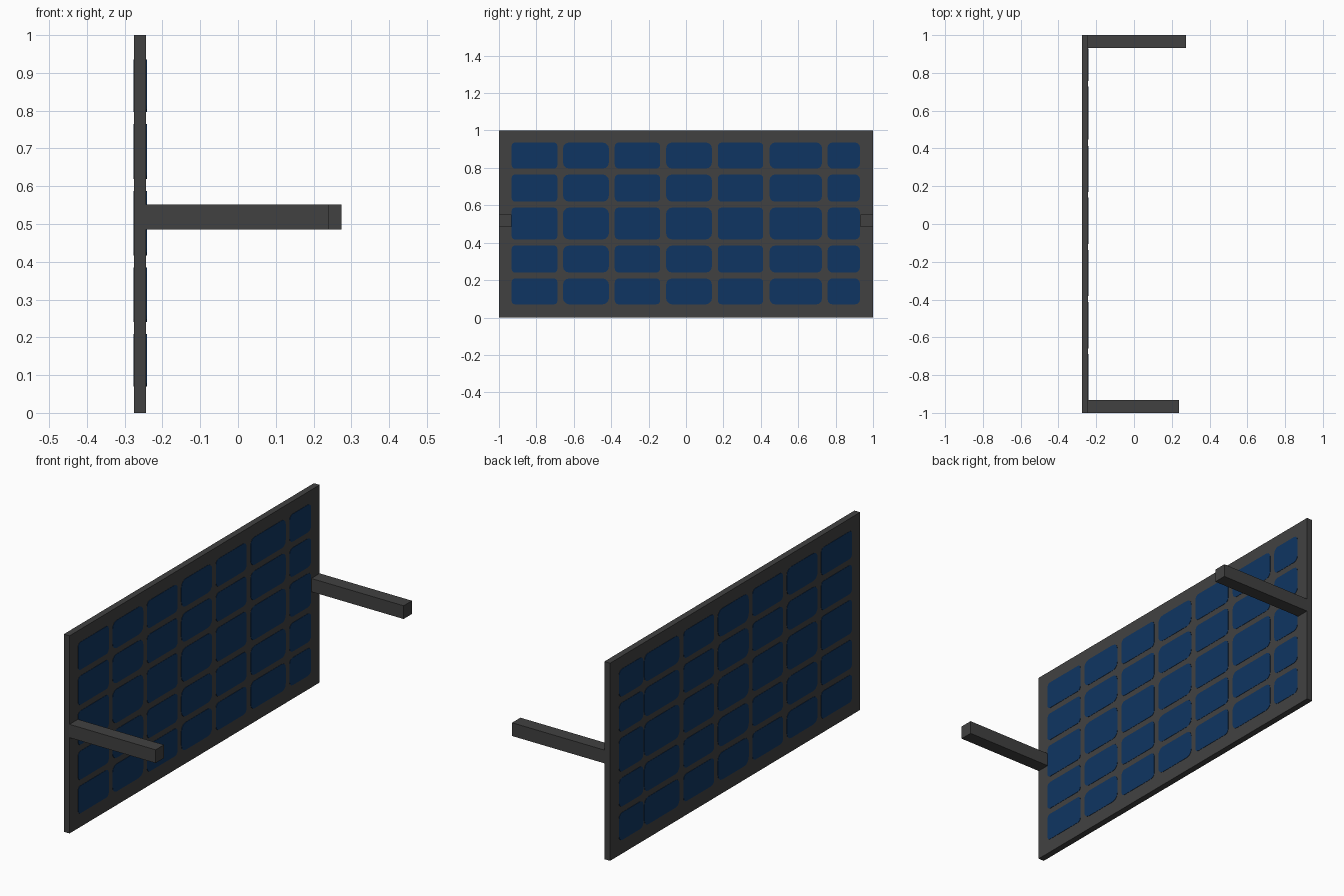
import bpy, bmesh, math

if "Cube" in bpy.data.objects:
    bpy.data.objects.remove(bpy.data.objects["Cube"])

def material(name, rgb):
    m = bpy.data.materials.new(name)
    m.diffuse_color = (*rgb, 1)
    m.use_nodes = True
    m.node_tree.nodes["Principled BSDF"].inputs["Base Color"].default_value = m.diffuse_color
    return m

GREY = material("dark_grey_frame", (0.053, 0.053, 0.053))
BLUE = material("deep_blue_cell", (0.0048, 0.036, 0.122))

def finish(name, bm, mat):
    bmesh.ops.recalc_face_normals(bm, faces=bm.faces)
    me = bpy.data.meshes.new(name)
    bm.to_mesh(me)
    bm.free()
    me.materials.append(mat)
    ob = bpy.data.objects.new(name, me)
    bpy.context.collection.objects.link(ob)
    return ob

def box(name, lo, hi, mat):
    bm = bmesh.new()
    bmesh.ops.create_cube(bm, size=1)
    for v in bm.verts:
        v.co = [(a + b) / 2 + c * (b - a) for a, b, c in zip(lo, hi, v.co)]
    return finish(name, bm, mat)

X0, X1 = -0.275, -0.243

# flat panel and its two supporting arms (the far one is slightly longer)
box("panel", (X0, -1, 0), (X1, 1, 1), GREY)
box("front_arm", (X1, -1, 0.485), (0.239, -0.933, 0.552), GREY)
box("back_arm", (X1, 0.933, 0.485), (0.274, 1, 0.552), GREY)

# rounded cells: (y start, y end, corner radius) and (z start, z end)
COLS = [(-0.932, -0.688, 0.018), (-0.658, -0.412, 0.034), (-0.381, -0.138, 0.022),
        (-0.107, 0.139, 0.034), (0.170, 0.413, 0.022), (0.447, 0.727, 0.03),
        (0.757, 0.93, 0.026)]
ROWS = [(0.07, 0.209), (0.24, 0.385), (0.417, 0.588), (0.619, 0.765), (0.796, 0.936)]

def add_cell(bm, x, dx, y0, y1, z0, z1, r):
    vs = []
    for k, (cy, cz) in enumerate([(y1 - r, z1 - r), (y0 + r, z1 - r),
                                  (y0 + r, z0 + r), (y1 - r, z0 + r)]):
        for s in range(4):
            a = math.pi / 2 * (k + s / 3)
            vs.append(bm.verts.new((x, cy + r * math.cos(a), cz + r * math.sin(a))))
    face = bm.faces.new(vs)
    ext = bmesh.ops.extrude_face_region(bm, geom=[face], use_keep_orig=True)
    for g in ext["geom"]:
        if isinstance(g, bmesh.types.BMVert):
            g.co.x += dx

# thin plates on both faces of the panel
for name, x, dx in (("front_cells", X1, 0.0015), ("rear_cells", X0, -0.0015)):
    bm = bmesh.new()
    for y0, y1, r in COLS:
        if name == "rear_cells" and y0 > 0.7:
            y0 = 0.735  # last rear column sits close to its neighbour
        for z0, z1 in ROWS:
            add_cell(bm, x, dx, y0, y1, z0, z1, r)
    finish(name, bm, BLUE)
